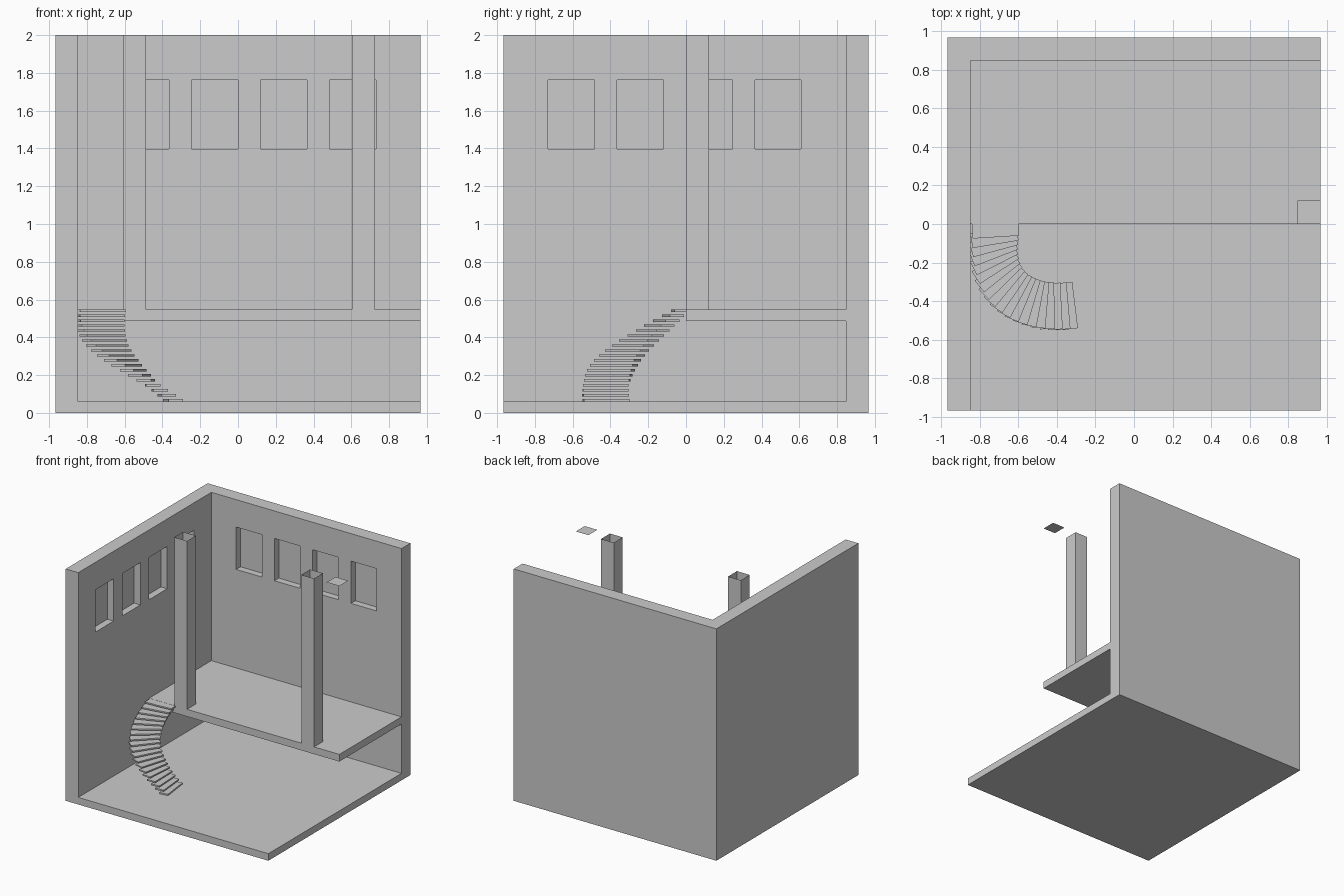
import bpy, bmesh
from math import radians
from mathutils import Vector, Matrix, geometry

if "Cube" in bpy.data.objects:
    bpy.data.objects.remove(bpy.data.objects["Cube"])

H = 0.967      # half width of the room
IN = 0.847     # inner face of the walls
FLOOR, SLAB_LOW, SLAB_TOP = 0.061, 0.486, 0.548


def add_box(bm, lo, hi, skip_caps=False):
    lo, hi = Vector(lo), Vector(hi)
    m = Matrix.Translation((lo + hi) / 2) @ Matrix.Diagonal((*(hi - lo), 1))
    verts = bmesh.ops.create_cube(bm, size=1, matrix=m)["verts"]
    if skip_caps:
        faces = {f for v in verts for f in v.link_faces}
        caps = [f for f in faces if abs(f.normal.z) > 0.9]
        bmesh.ops.delete(bm, geom=caps, context="FACES_ONLY")
    return verts


def make_object(name, bm):
    me = bpy.data.meshes.new(name)
    bm.to_mesh(me)
    bm.free()
    ob = bpy.data.objects.new(name, me)
    bpy.context.collection.objects.link(ob)
    return ob


def box_object(name, lo, hi, **kw):
    bm = bmesh.new()
    add_box(bm, lo, hi)
    if kw.get("open_ends"):
        bm.normal_update()
        caps = [f for f in bm.faces if abs(f.normal.z) > 0.9]
        bmesh.ops.delete(bm, geom=caps, context="FACES_ONLY")
    return make_object(name, bm)


def cut(ob, cutter):
    cutter.hide_render = True
    mod = ob.modifiers.new("cut", "BOOLEAN")
    mod.operation, mod.solver, mod.object = "DIFFERENCE", "EXACT", cutter
    bpy.context.view_layer.objects.active = ob
    bpy.ops.object.modifier_apply(modifier=mod.name)
    bpy.data.objects.remove(cutter)


# room shell: floor, left wall and back wall from one block
room = box_object("room_shell", (-H, -H, 0), (H, H, 2))
cut(room, box_object("interior_cutter", (-IN, -1.2, FLOOR), (1.2, IN, 2.2)))

# blind window recesses, four per wall
DEPTH, Z0, Z1, W = 0.06, 1.398, 1.763, 0.245
bm = bmesh.new()
for i in range(4):
    x = -0.61 + i * 0.365
    y = -0.73 + i * 0.365
    add_box(bm, (x, IN - 0.1, Z0), (x + W, IN + DEPTH, Z1))
    add_box(bm, (-IN - DEPTH, y, Z0), (-IN + 0.1, y + W, Z1))
cut(room, make_object("window_cutter", bm))

# upper floor
box_object("mezzanine", (-IN, 0, SLAB_LOW), (H, IN, SLAB_TOP))

# hollow columns, open at the top
for name, x in (("left_column", -0.608), ("right_column", 0.604)):
    box_object(name, (x, 0, SLAB_TOP), (x + 0.122, 0.121, 2), open_ends=True)

# loose flat panel at the top of the right front corner
bm = bmesh.new()
bm.faces.new([bm.verts.new((x, y, 2)) for x, y in
              ((0.846, 0), (H, 0), (H, 0.121), (0.846, 0.121))])
make_object("corner_panel", bm)

# curved stair: leading edges of the treads follow a curve, evenly spaced
N, LENGTH, TREAD, THICK = 19, 0.241, 0.077, 0.012
path = geometry.interpolate_bezier(Vector((-0.715, -0.068)), Vector((-0.735, -0.32)),
                                   Vector((-0.6, -0.45)), Vector((-0.305, -0.42)), 300)
dist = [0.0]
for a, b in zip(path, path[1:]):
    dist.append(dist[-1] + (b - a).length)
bm = bmesh.new()
for i in range(N):
    target = dist[-1] * i / (N - 1)
    p = path[min(range(len(dist)), key=lambda k: abs(dist[k] - target))]
    angle = 183.6 + 87.4 * i / 15 if i < 15 else 271 + 2 * (i - 15)
    top = SLAB_TOP - 0.001 - i * 0.0263
    verts = add_box(bm, (-LENGTH / 2, -TREAD, -THICK), (LENGTH / 2, 0, 0))
    m = Matrix.Translation((p.x, p.y, top)) @ Matrix.Rotation(radians(angle), 4, "Z")
    bmesh.ops.transform(bm, matrix=m, verts=verts)
make_object("stair_treads", bm)
